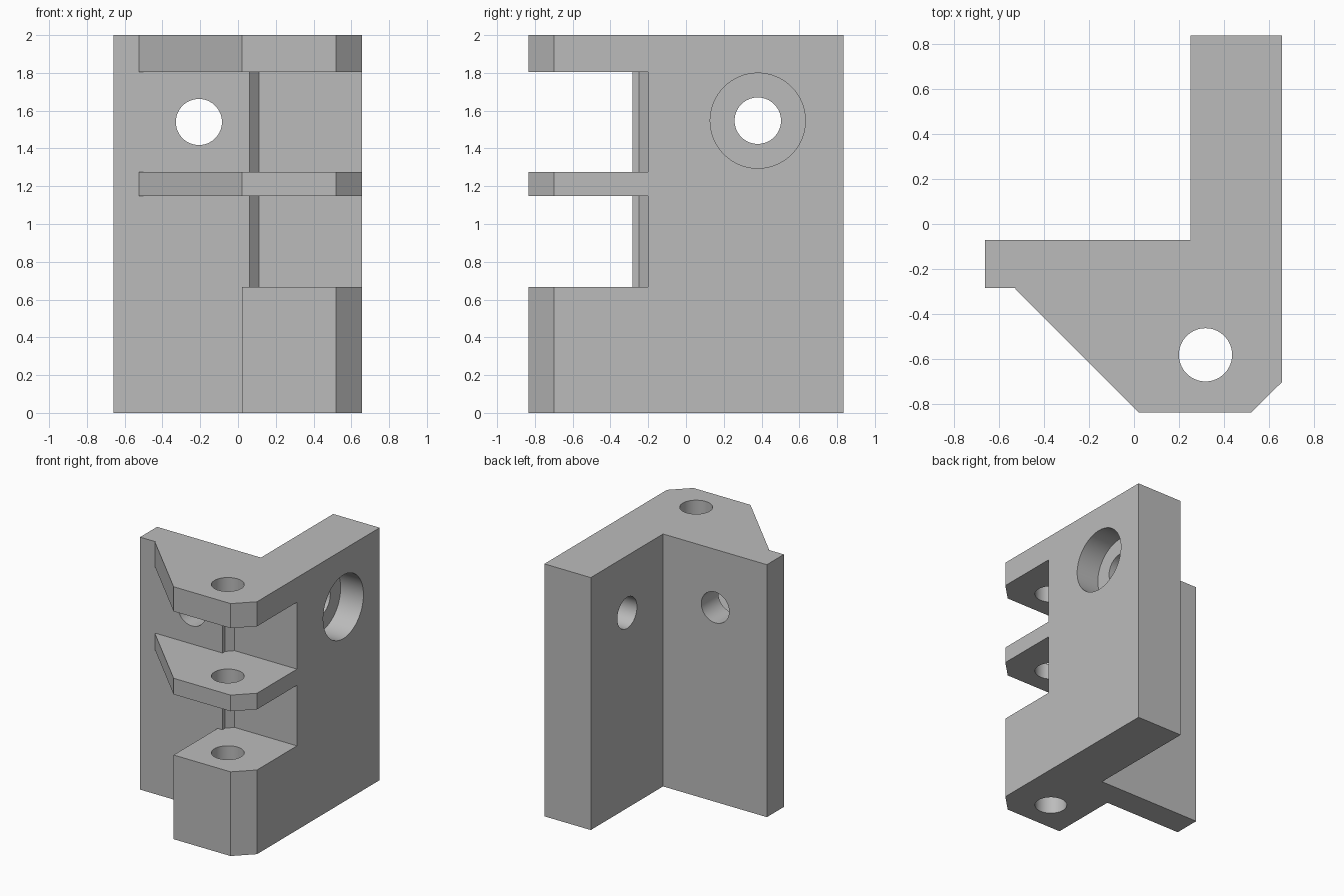
import bpy
import bmesh
from math import radians
from mathutils import Matrix, Vector

cube = bpy.data.objects.get("Cube")
if cube:
    bpy.data.objects.remove(cube, do_unlink=True)

grey = bpy.data.materials.new("plain grey")
grey.use_nodes = True
colour = (0.5, 0.5, 0.5, 1)
grey.diffuse_color = colour
grey.node_tree.nodes["Principled BSDF"].inputs["Base Color"].default_value = colour


def add_object(name, bm):
    bmesh.ops.recalc_face_normals(bm, faces=bm.faces)
    mesh = bpy.data.meshes.new(name)
    bm.to_mesh(mesh)
    bm.free()
    mesh.materials.append(grey)
    obj = bpy.data.objects.new(name, mesh)
    bpy.context.collection.objects.link(obj)
    return obj


def prism(name, outline, z0, z1):
    """Extrude an xy outline from z0 up to z1."""
    bm = bmesh.new()
    face = bm.faces.new([bm.verts.new((x, y, z0)) for x, y in outline])
    top = bmesh.ops.extrude_face_region(bm, geom=[face])["geom"]
    bmesh.ops.translate(bm, vec=(0, 0, z1 - z0),
                        verts=[v for v in top if isinstance(v, bmesh.types.BMVert)])
    return add_object(name, bm)


def rod(name, centre, axis, radius, length):
    bm = bmesh.new()
    turn = Vector((0, 0, 1)).rotation_difference(Vector(axis)).to_matrix().to_4x4()
    bmesh.ops.create_cone(bm, cap_ends=True, segments=64, radius1=radius,
                          radius2=radius, depth=length,
                          matrix=Matrix.Translation(centre) @ turn)
    return add_object(name, bm)


def cut(target, cutter):
    cutter.hide_render = True
    mod = target.modifiers.new("cut", 'BOOLEAN')
    mod.operation = 'DIFFERENCE'
    mod.solver = 'EXACT'
    mod.object = cutter
    bpy.context.view_layer.objects.active = target
    bpy.ops.object.modifier_apply(modifier=mod.name)
    bpy.data.objects.remove(cutter, do_unlink=True)


# Full-height body: thin plate, rear arm and chamfered front block
plate_y = -0.283
bracket = prism("hinge_bracket", [
    (-0.66, -0.07), (-0.66, plate_y), (-0.525, plate_y), (-0.525, -0.29),
    (0.02, -0.835), (0.52, -0.835), (0.657, -0.70), (0.657, 0.835),
    (0.25, 0.835), (0.25, -0.07)], 0, 2)

# Corner beside the lower block
cut(bracket, prism("corner_cutter", [
    (-1, plate_y), (-1, -1), (0.02, -1), (0.02, plate_y)], -0.1, 0.9))

# Two pockets that leave the shelves standing
pocket = [(-1, plate_y), (-1, -1), (1, -1), (1, -0.20),
          (0.11, -0.20), (0.062, -0.25), (0.062, plate_y)]
for z0, z1 in ((0.667, 1.147), (1.275, 1.805)):
    cut(bracket, prism("pocket_cutter", pocket, z0, z1))

# Hinge pin hole, plate hole, and arm hole with its counterbore
cut(bracket, rod("pin_cutter", (0.317, -0.58, 1), (0, 0, 1), 0.118, 3))
cut(bracket, rod("plate_hole_cutter", (-0.207, -0.18, 1.54), (0, 1, 0), 0.122, 0.5))
cut(bracket, rod("arm_hole_cutter", (0.45, 0.38, 1.547), (1, 0, 0), 0.123, 1))
cut(bracket, rod("counterbore_cutter", (0.657, 0.38, 1.547), (1, 0, 0), 0.252, 0.4))

bpy.ops.object.select_all(action='DESELECT')
bracket.select_set(True)
bpy.context.view_layer.objects.active = bracket
bpy.ops.object.shade_smooth_by_angle(angle=radians(30))
